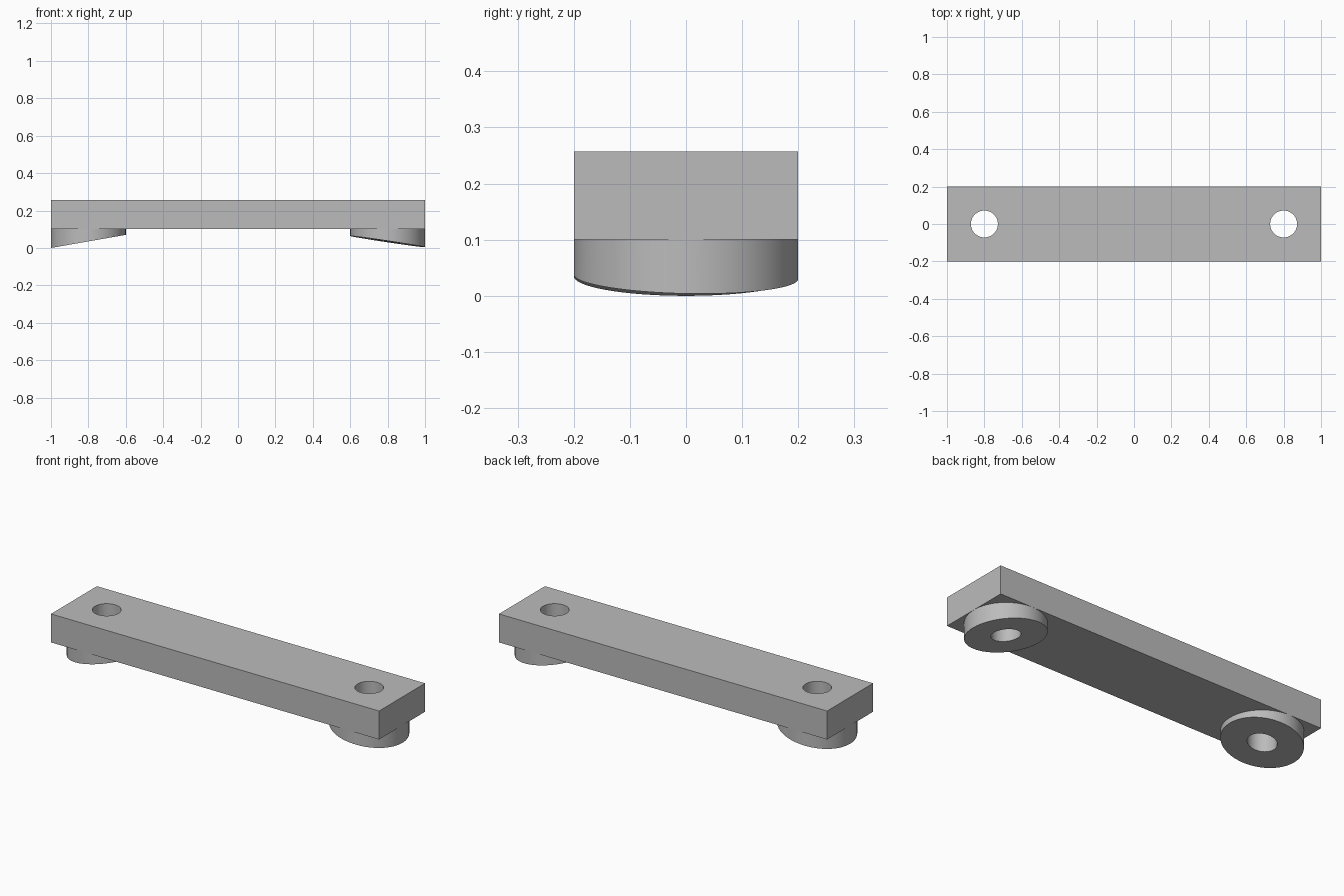
import bpy, bmesh, math

cube = bpy.data.objects.get("Cube")
if cube:
    bpy.data.objects.remove(cube)

SEGMENTS = 64
BAR_BOTTOM, BAR_TOP = 0.1, 0.257
FOOT_X, FOOT_R, HOLE_R = 0.8, 0.2, 0.072

grey = bpy.data.materials.new("light_grey")
grey.use_nodes = True
colour = (0.5, 0.5, 0.5, 1)
grey.diffuse_color = colour
grey.node_tree.nodes["Principled BSDF"].inputs["Base Color"].default_value = colour


def finish(name, bm):
    bmesh.ops.recalc_face_normals(bm, faces=bm.faces)
    mesh = bpy.data.meshes.new(name)
    bm.to_mesh(mesh)
    bm.free()
    mesh.materials.append(grey)
    obj = bpy.data.objects.new(name, mesh)
    bpy.context.collection.objects.link(obj)
    return obj


def smooth(obj):
    bpy.ops.object.select_all(action="DESELECT")
    obj.select_set(True)
    bpy.context.view_layer.objects.active = obj
    bpy.ops.object.shade_smooth_by_angle(angle=math.radians(30))


# Flat rectangular bar
bm = bmesh.new()
bmesh.ops.create_cube(bm, size=1)
for v in bm.verts:
    v.co = (v.co.x * 2, v.co.y * 0.4, BAR_TOP if v.co.z > 0 else BAR_BOTTOM)
bar = finish("bar", bm)

# Bolt holes through both ends of the bar
bm = bmesh.new()
for x in (-FOOT_X, FOOT_X):
    made = bmesh.ops.create_cone(bm, cap_ends=True, segments=SEGMENTS,
                                 radius1=HOLE_R, radius2=HOLE_R, depth=1)
    bmesh.ops.translate(bm, verts=made["verts"], vec=(x, 0, 0))
cutter = finish("hole_cutter", bm)
cutter.hide_render = True
cut = bar.modifiers.new("holes", "BOOLEAN")
cut.object = cutter
cut.solver = "EXACT"
bpy.context.view_layer.objects.active = bar
bpy.ops.object.modifier_apply(modifier=cut.name)
bpy.data.objects.remove(cutter)
smooth(bar)


def foot(name, x, mid, slope_x, slope_y):
    """Ring foot under the bar with a sloping underside."""
    bm = bmesh.new()
    rings = []
    for radius, at_top in ((FOOT_R, True), (FOOT_R, False), (HOLE_R, False), (HOLE_R, True)):
        ring = []
        for i in range(SEGMENTS):
            a = math.tau * i / SEGMENTS
            dx, dy = radius * math.cos(a), radius * math.sin(a)
            z = BAR_BOTTOM if at_top else mid + slope_x * dx + slope_y * dy
            ring.append(bm.verts.new((x + dx, dy, z)))
        rings.append(ring)
    # outer wall, underside and hole wall
    for a, b in zip(rings, rings[1:]):
        for i in range(SEGMENTS):
            j = (i + 1) % SEGMENTS
            bm.faces.new((a[i], b[i], b[j], a[j]))
    smooth(finish(name, bm))


foot("right_foot", -FOOT_X, 0.035, 0.175, 0)
foot("left_foot", FOOT_X, 0.034, -0.15, -0.02)
